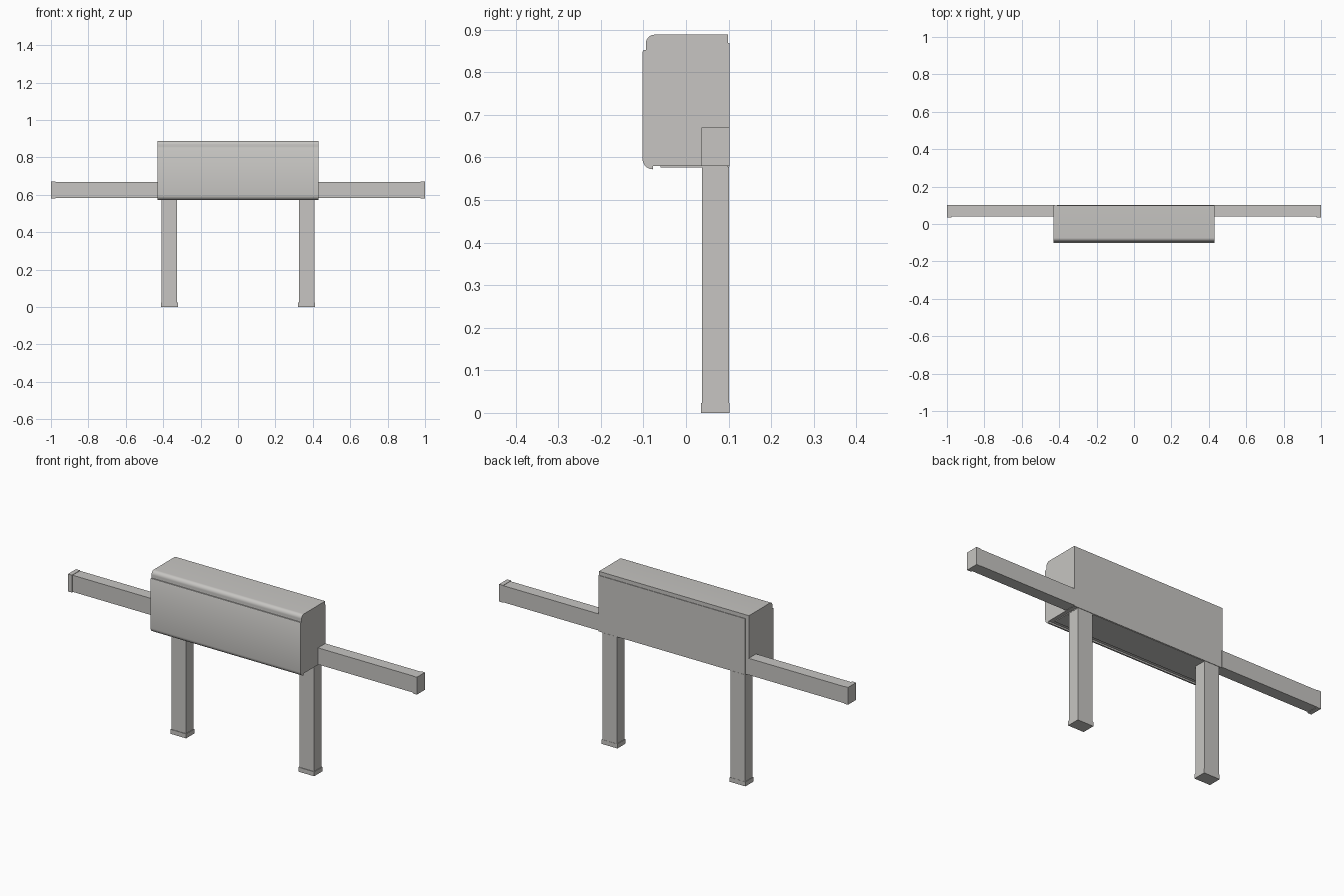
import bpy
import bmesh
from math import sin, cos, radians

cube = bpy.data.objects.get("Cube")
if cube:
    bpy.data.objects.remove(cube, do_unlink=True)

grey = bpy.data.materials.new("warm_grey")
grey.use_nodes = True
grey.diffuse_color = (0.57, 0.56, 0.54, 1)
grey.node_tree.nodes["Principled BSDF"].inputs["Base Color"].default_value = (0.57, 0.56, 0.54, 1)
parts = []


def finish(name, bm):
    bmesh.ops.recalc_face_normals(bm, faces=bm.faces)
    mesh = bpy.data.meshes.new(name)
    bm.to_mesh(mesh)
    bm.free()
    mesh.materials.append(grey)
    obj = bpy.data.objects.new(name, mesh)
    bpy.context.collection.objects.link(obj)
    parts.append(obj)
    return obj


def box(name, xs, ys, zs):
    """Box from its limits on each axis."""
    bm = bmesh.new()
    bmesh.ops.create_cube(bm, size=1)
    for v in bm.verts:
        v.co = [lim[0] if c < 0 else lim[1] for c, lim in zip(v.co, (xs, ys, zs))]
    return finish(name, bm)


def extrude_x(name, profile, half):
    """Sweep a closed (y, z) profile along x, centred."""
    bm = bmesh.new()
    face = bm.faces.new([bm.verts.new((-half, y, z)) for y, z in profile])
    result = bmesh.ops.extrude_face_region(bm, geom=[face])
    moved = [g for g in result["geom"] if isinstance(g, bmesh.types.BMVert)]
    bmesh.ops.translate(bm, verts=moved, vec=(2 * half, 0, 0))
    return finish(name, bm)


def arc(cy, cz, r, start, end, steps=8):
    angles = [radians(start + (end - start) * i / steps) for i in range(steps + 1)]
    return [(cy + r * cos(a), cz + r * sin(a)) for a in angles]


# Housing with rounded front edges
HALF = 0.43
BACK = 0.099
extrude_x("housing",
          [(BACK, 0.58), (BACK, 0.888)]
          + arc(-0.074, 0.868, 0.02, 90, 180)
          + arc(-0.078, 0.596, 0.016, 180, 270), HALF)

# Front cover that curls under the lower edge
extrude_x("front_cover",
          [(-0.0935, 0.852), (-0.100, 0.852), (-0.102, 0.848)]
          + arc(-0.078, 0.596, 0.024, 180, 270)
          + arc(-0.078, 0.596, 0.0155, 270, 180), HALF)

# Rear and bottom panels
box("rear_panel", (-0.41, HALF), (BACK - 0.002, 0.102), (0.578, 0.868))
box("bottom_panel", (-0.41, 0.41), (-0.06, BACK), (0.576, 0.582))

# Legs, feet, side arms and end caps, mirrored left and right
for side, s in (("left", 1), ("right", -1)):
    def span(a, b):
        return tuple(sorted((s * a, s * b)))
    box(side + "_leg", span(0.325, 0.409), (0.038, 0.101), (0.015, 0.577))
    box(side + "_foot", span(0.322, 0.412), (0.035, 0.102), (0, 0.023))
    box(side + "_arm", span(0.425, 0.985), (0.041, 0.101), (0.582, 0.668))
    box(side + "_end_cap", span(0.977, 1), (0.036, 0.102), (0.58, 0.67))

# Smooth shading with crisp edges
bpy.ops.object.select_all(action="DESELECT")
for obj in parts:
    obj.select_set(True)
bpy.context.view_layer.objects.active = parts[0]
bpy.ops.object.shade_smooth_by_angle(angle=radians(30))
